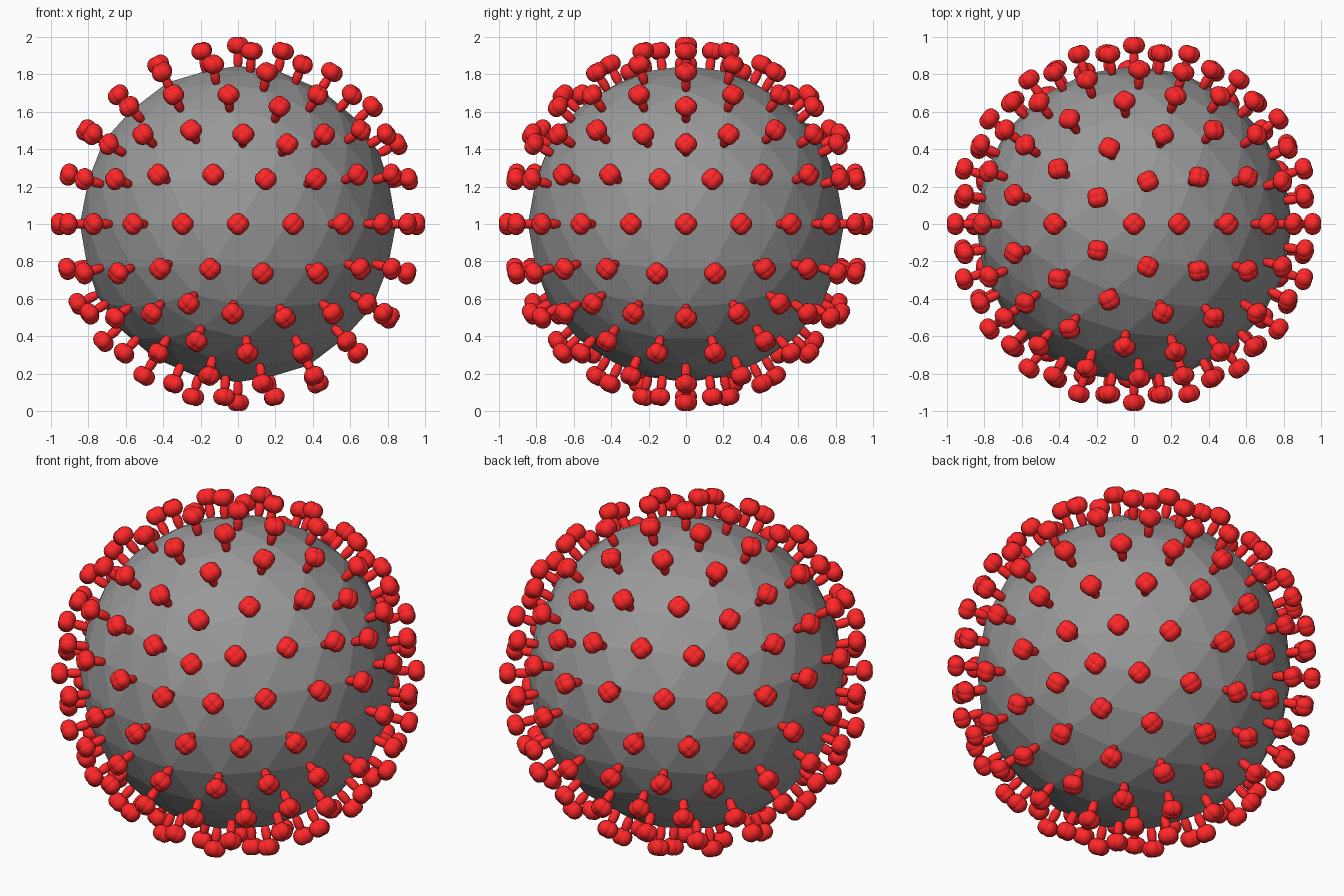
import bpy, bmesh
from mathutils import Matrix, Vector

if "Cube" in bpy.data.objects:
    bpy.data.objects.remove(bpy.data.objects["Cube"])

CENTRE = Vector((0, 0, 1))
BODY_R = 0.845


def material(name, rgb):
    mat = bpy.data.materials.new(name)
    mat.diffuse_color = (*rgb, 1)
    mat.use_nodes = True
    mat.node_tree.nodes["Principled BSDF"].inputs["Base Color"].default_value = mat.diffuse_color
    return mat


def finish(name, bm, smooth, mat):
    me = bpy.data.meshes.new(name)
    bm.to_mesh(me)
    bm.free()
    for p in me.polygons:
        p.use_smooth = smooth
    me.materials.append(mat)
    ob = bpy.data.objects.new(name, me)
    bpy.context.collection.objects.link(ob)
    ob.location = CENTRE
    return ob


def ellipsoid(bm, centre, width, height):
    place = Matrix.Translation(centre) @ Matrix.Diagonal((width, width, height, 1))
    bmesh.ops.create_uvsphere(bm, u_segments=14, v_segments=8, radius=1, matrix=place)


# Faceted body
bm = bmesh.new()
bmesh.ops.create_icosphere(bm, subdivisions=3, radius=BODY_R)
directions = [v.co.normalized() for v in bm.verts]
finish("body", bm, False, material("dark_grey", (0.32, 0.32, 0.32)))

# One spike: short rounded stem plus a head of four lobes, pointing along +z
bm = bmesh.new()
ellipsoid(bm, (0, 0, 0.88), 0.026, 0.055)
for x, y in ((1, 0), (0, 1), (-1, 0), (0, -1)):
    ellipsoid(bm, (0.017 * x, 0.017 * y, 0.955), 0.043, 0.045)
spike = finish("spike", bm, True, material("red", (1.0, 0.02, 0.022)))

# A spike on every corner of the body
for i, d in enumerate(directions):
    ob = spike if i == 0 else spike.copy()
    if i:
        bpy.context.collection.objects.link(ob)
    ob.name = f"spike_{i + 1}"
    ob.rotation_euler = d.to_track_quat('Z', 'Y').to_euler()
